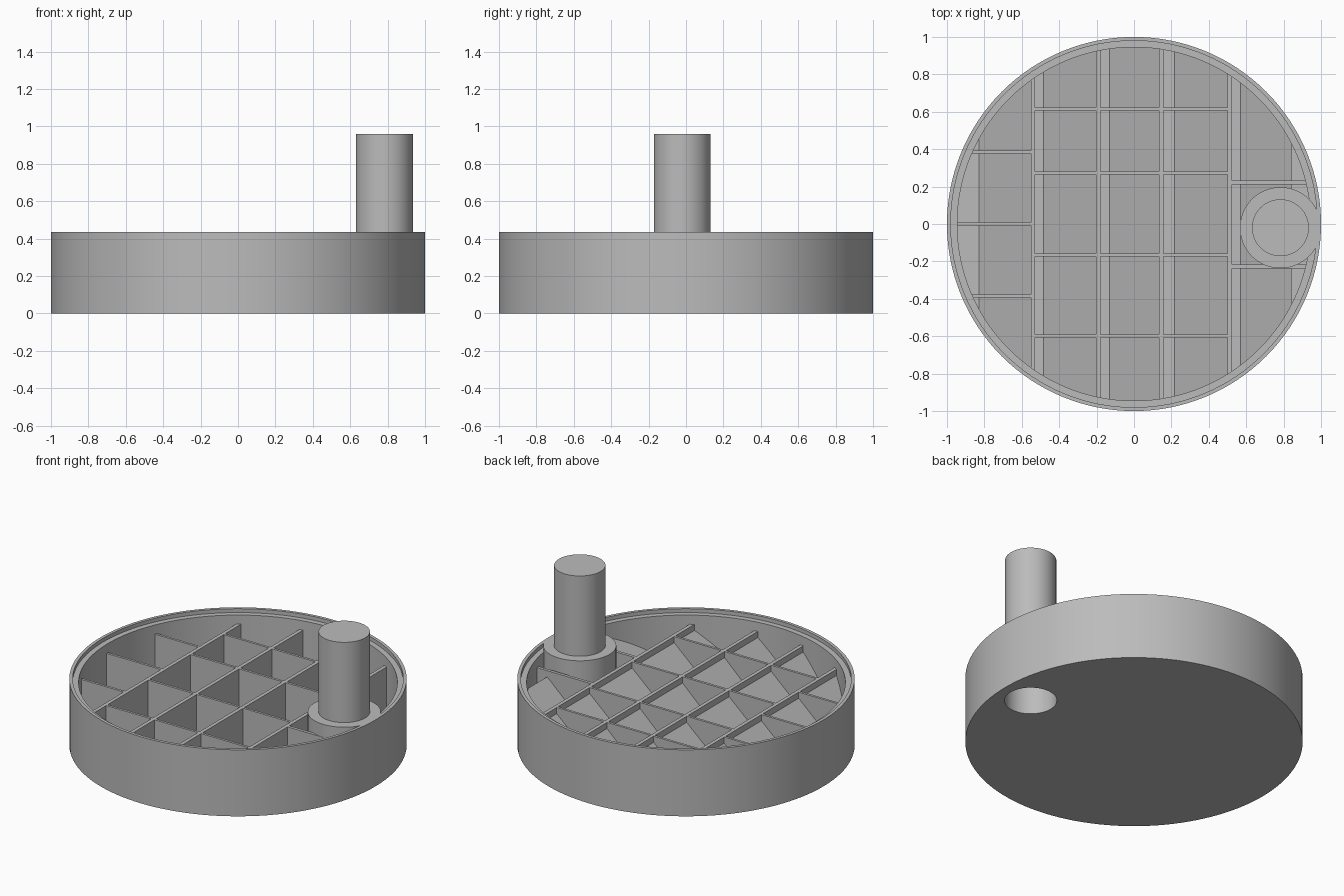
import bpy, bmesh, math

if "Cube" in bpy.data.objects:
    bpy.data.objects.remove(bpy.data.objects["Cube"], do_unlink=True)

grey = bpy.data.materials.new("plain_grey")
grey.use_nodes = True
colour = (0.5, 0.5, 0.5, 1)
grey.diffuse_color = colour
grey.node_tree.nodes["Principled BSDF"].inputs["Base Color"].default_value = colour

FLOOR, RIB_TOP, INNER = 0.06, 0.35, 0.945
RAMP_TOP = 0.31
POST = (0.783, -0.02)


def finish(name, bm):
    bmesh.ops.recalc_face_normals(bm, faces=bm.faces)
    mesh = bpy.data.meshes.new(name)
    bm.to_mesh(mesh)
    bm.free()
    mesh.materials.append(grey)
    obj = bpy.data.objects.new(name, mesh)
    bpy.context.collection.objects.link(obj)
    return obj


def lathe(name, profile, centre=(0, 0), steps=128):
    """Spin an (r, z) profile around a vertical axis."""
    bm = bmesh.new()
    verts = [bm.verts.new((r, 0, z)) for r, z in profile]
    edges = [bm.edges.new(pair) for pair in zip(verts, verts[1:])]
    bmesh.ops.spin(bm, geom=verts + edges, cent=(0, 0, 0), axis=(0, 0, 1),
                   angle=math.tau, steps=steps, use_duplicate=False)
    bmesh.ops.remove_doubles(bm, verts=bm.verts, dist=1e-4)
    bmesh.ops.translate(bm, verts=bm.verts, vec=(*centre, 0))
    return finish(name, bm)


def prism(name, section, y0, y1):
    """Extrude an (x, z) section along y."""
    bm = bmesh.new()
    face = bm.faces.new([bm.verts.new((x, y0, z)) for x, z in section])
    ext = bmesh.ops.extrude_face_region(bm, geom=[face])
    moved = [v for v in ext["geom"] if isinstance(v, bmesh.types.BMVert)]
    bmesh.ops.translate(bm, verts=moved, vec=(0, y1 - y0, 0))
    return finish(name, bm)


def rib(name, x0, x1, y0, y1):
    z0 = FLOOR - 0.02
    return prism(name, [(x0, z0), (x1, z0), (x1, RIB_TOP), (x0, RIB_TOP)], y0, y1)


def cut(obj, cutter, operation):
    mod = obj.modifiers.new("cut", "BOOLEAN")
    mod.operation, mod.object, mod.solver = operation, cutter, "EXACT"
    deps = bpy.context.evaluated_depsgraph_get()
    mesh = bpy.data.meshes.new_from_object(obj.evaluated_get(deps))
    obj.modifiers.clear()
    obj.data = mesh


def cylinder(name, radius, z0, z1, centre=(0, 0)):
    return lathe(name, [(0, z0), (radius, z0), (radius, z1), (0, z1)], centre)


def reach(offset, radius=0.965):
    """Half chord, ending just inside the rim wall."""
    return math.sqrt(radius ** 2 - offset ** 2)


# Helpers for trimming
bore = cylinder("bore_cutter", 0.155, -0.2, 0.3, POST)
boss_space = cylinder("boss_cutter", 0.2, -0.2, 0.6, POST)
bowl = cylinder("bowl_cutter", 0.955, -0.1, 0.6)

# Round tray with stepped rim and a bored floor
tray = lathe("tray", [(0, 0), (1, 0), (1, 0.435), (0.98, 0.435), (0.98, 0.41),
                      (INNER, 0.41), (INNER, FLOOR), (0, FLOOR)])
cut(tray, bore, "DIFFERENCE")

# Handle post on its hollow boss
post = lathe("handle_post", [(0, 0.38), (0.155, 0.38), (0.155, 0.02), (0.2165, 0.02),
                             (0.2165, 0.435), (0.152, 0.435), (0.152, 0.96), (0, 0.96)],
             POST)

# Long ribs, front to back
long_ribs = [-0.54, -0.19, 0.147, 0.512]
for i, x in enumerate(long_ribs):
    rib(f"long_rib_{i + 1}", x - 0.012, x + 0.012, -reach(x), reach(x))

# Cross ribs: middle, left-out and boss groups
for i, y in enumerate([0.615, 0.273, -0.166, -0.6]):
    rib(f"middle_cross_rib_{i + 1}", long_ribs[0], long_ribs[-1], y - 0.008, y + 0.008)
for i, y in enumerate([0.385, 0, -0.385]):
    rib(f"outer_cross_rib_{i + 1}", -reach(y), long_ribs[0], y - 0.008, y + 0.008)
for i, y in enumerate([0.222, -0.227]):
    bar = rib(f"boss_rib_{i + 1}", long_ribs[-1], reach(y), y - 0.01, y + 0.01)

# Sloping floors rising towards each long rib
ends = long_ribs + [0.842 + 0.012]
starts = [-0.83, -0.484, -0.131, 0.217, 0.57]
for i, (x0, rib_x) in enumerate(zip(starts, ends)):
    x1 = rib_x - 0.012
    z0 = FLOOR - 0.02
    ramp = prism(f"sloped_floor_{i + 1}",
                 [(x0, z0), (x1, z0), (x1, RAMP_TOP), (x0, FLOOR)], -1, 1)
    cut(ramp, bowl, "INTERSECT")
    if x1 > 0.6:
        cut(ramp, boss_space, "DIFFERENCE")

for helper in (bore, boss_space, bowl):
    bpy.data.objects.remove(helper, do_unlink=True)

# Smooth the round parts, keeping edges sharp
bpy.ops.object.select_all(action="DESELECT")
for obj in (tray, post):
    obj.select_set(True)
    bpy.context.view_layer.objects.active = obj
bpy.ops.object.shade_smooth_by_angle(angle=math.radians(30))
